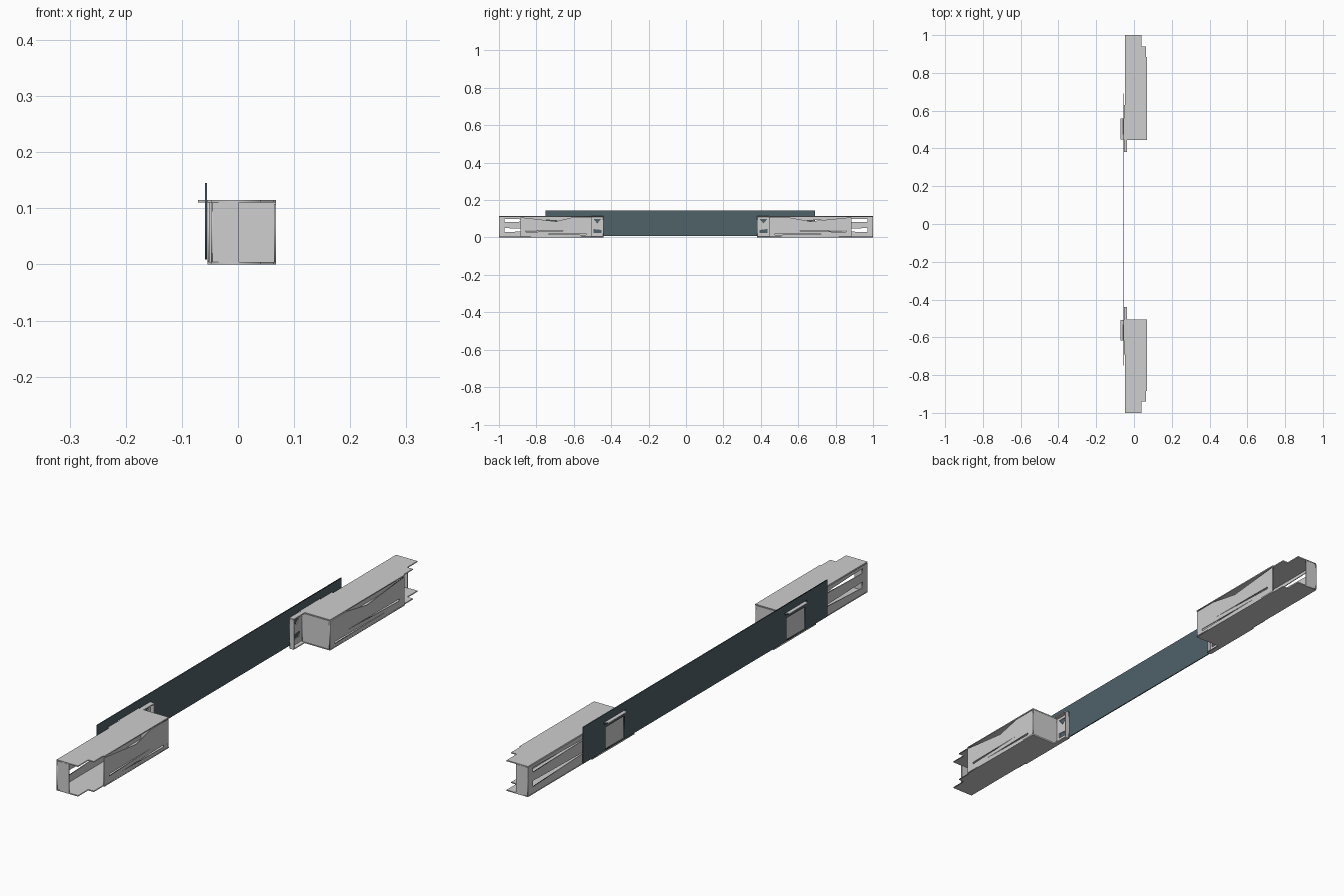
import bpy
from mathutils import Matrix

if "Cube" in bpy.data.objects:
    bpy.data.objects.remove(bpy.data.objects["Cube"])


def material(name, rgb):
    m = bpy.data.materials.new(name)
    m.diffuse_color = (*rgb, 1)
    m.use_nodes = True
    m.node_tree.nodes["Principled BSDF"].inputs["Base Color"].default_value = m.diffuse_color
    return m


GREY = material("light grey", (0.62, 0.62, 0.62))
SLATE = material("dark slate", (0.08, 0.122, 0.141))

# Local sheet axes mapped to world: flat, facing x, facing y
AXES = {
    "z": Matrix.Identity(4),
    "x": Matrix(((0, 0, 1, 0), (1, 0, 0, 0), (0, 1, 0, 0), (0, 0, 0, 1))),
    "y": Matrix(((1, 0, 0, 0), (0, 0, -1, 0), (0, 1, 0, 0), (0, 0, 0, 1))),
}


def sheet(name, axis, at, thick, loops, mat):
    """Flat sheet from an outline followed by any hole outlines."""
    cu = bpy.data.curves.new(name, "CURVE")
    cu.dimensions = "2D"
    cu.fill_mode = "BOTH"
    cu.extrude = thick / 2
    for pts in loops:
        sp = cu.splines.new("POLY")
        sp.points.add(len(pts) - 1)
        for p, (u, v) in zip(sp.points, pts):
            p.co = (u, v, 0, 1)
        sp.use_cyclic_u = True
    tmp = bpy.data.objects.new(name + "_curve", cu)
    bpy.context.collection.objects.link(tmp)
    bpy.context.view_layer.update()
    dg = bpy.context.evaluated_depsgraph_get()
    me = bpy.data.meshes.new_from_object(tmp.evaluated_get(dg))
    bpy.data.objects.remove(tmp)
    offset = {"x": (at, 0, 0), "y": (0, at, 0), "z": (0, 0, at)}[axis]
    me.transform(Matrix.Translation(offset) @ AXES[axis])
    me.materials.clear()
    me.materials.append(mat)
    ob = bpy.data.objects.new(name, me)
    bpy.context.collection.objects.link(ob)
    return ob


def rect(u0, u1, v0, v1):
    return [(u0, v0), (u1, v0), (u1, v1), (u0, v1)]


def housing(label, s, i):
    """Open box at one end: s is the end's sign, i the inner wall distance."""
    def part(name, axis, at, thick, *loops):
        if axis == "x":
            loops = [[(s * u, v) for u, v in lp] for lp in loops]
        elif axis == "z":
            loops = [[(u, s * v) for u, v in lp] for lp in loops]
        else:
            at *= s
        sheet(f"{label}_{name}", axis, at, thick, loops, GREY)

    # Stepped top and bottom covers with the inner tongue
    edge = [(0.068, i), (0.068, 0.885), (0.063, 0.885), (0.063, 0.94),
            (0.04, 0.94), (0.04, 1.0), (-0.048, 1.0), (-0.048, i + 0.185),
            (-0.054, i + 0.185)]
    tongue = [(-0.054, i - 0.065), (-0.036, i - 0.065), (-0.036, i)]
    tab = [(-0.054, i + 0.113), (-0.071, i + 0.113), (-0.071, i + 0.003), (-0.054, i + 0.003)]
    part("top_cover", "z", 0.1125, 0.004, edge + tab + tongue)
    part("bottom_cover", "z", 0.002, 0.004, edge + tongue)

    # Outer side panel with wedge openings
    a, b, m = i, 0.885, (i + 0.885) / 2
    part("side_panel", "x", 0.066, 0.003,
         [(a, 0.004), (b, 0.004), (b, 0.108), (m, 0.086), (a + 0.1, 0.108), (a, 0.108)],
         [(a + 0.03, 0.014), (b - 0.1, 0.018), (a + 0.03, 0.022)],
         [(a + 0.1, 0.038), (b - 0.03, 0.028), (b - 0.03, 0.036)])

    # Inner side wall with tapering slots
    part("back_wall", "x", -0.047, 0.003,
         rect(i, 1.0, 0.004, 0.11),
         [(i + 0.16, 0.042), (0.97, 0.028), (0.97, 0.05)],
         [(i + 0.16, 0.09), (0.97, 0.082), (0.97, 0.1)])

    # Mounting bracket that passes along the rail
    j = i - 0.065
    part("mounting_bracket", "x", -0.0525, 0.003,
         rect(j, i + 0.185, 0.004, 0.11),
         [(j + 0.012, 0.1), (i - 0.01, 0.1), (j + 0.035, 0.075)],
         [(j + 0.012, 0.025), (i - 0.01, 0.025), (i - 0.01, 0.045), (j + 0.012, 0.04)])
    part("bracket_flange", "y", j + 0.0015, 0.003, rect(-0.054, -0.036, 0.004, 0.11))

    # End walls
    part("inner_wall", "y", i + 0.0015, 0.003, rect(-0.048, 0.0675, 0.004, 0.11))
    part("outer_wall", "y", 0.9985, 0.003, rect(-0.048, 0.002, 0.004, 0.11))


housing("rear", 1, 0.445)
housing("front", -1, 0.505)

# Long rail sheet with two windows and slots for the tabs
sheet("rail", "x", -0.0572, 0.004,
      [rect(-0.75, 0.69, 0.009, 0.145)]
      + [rect(y, y + 0.11, 0.012, 0.095) for y in (-0.618, 0.448)]
      + [rect(y, y + 0.13, 0.109, 0.116) for y in (-0.628, 0.438)],
      SLATE)
